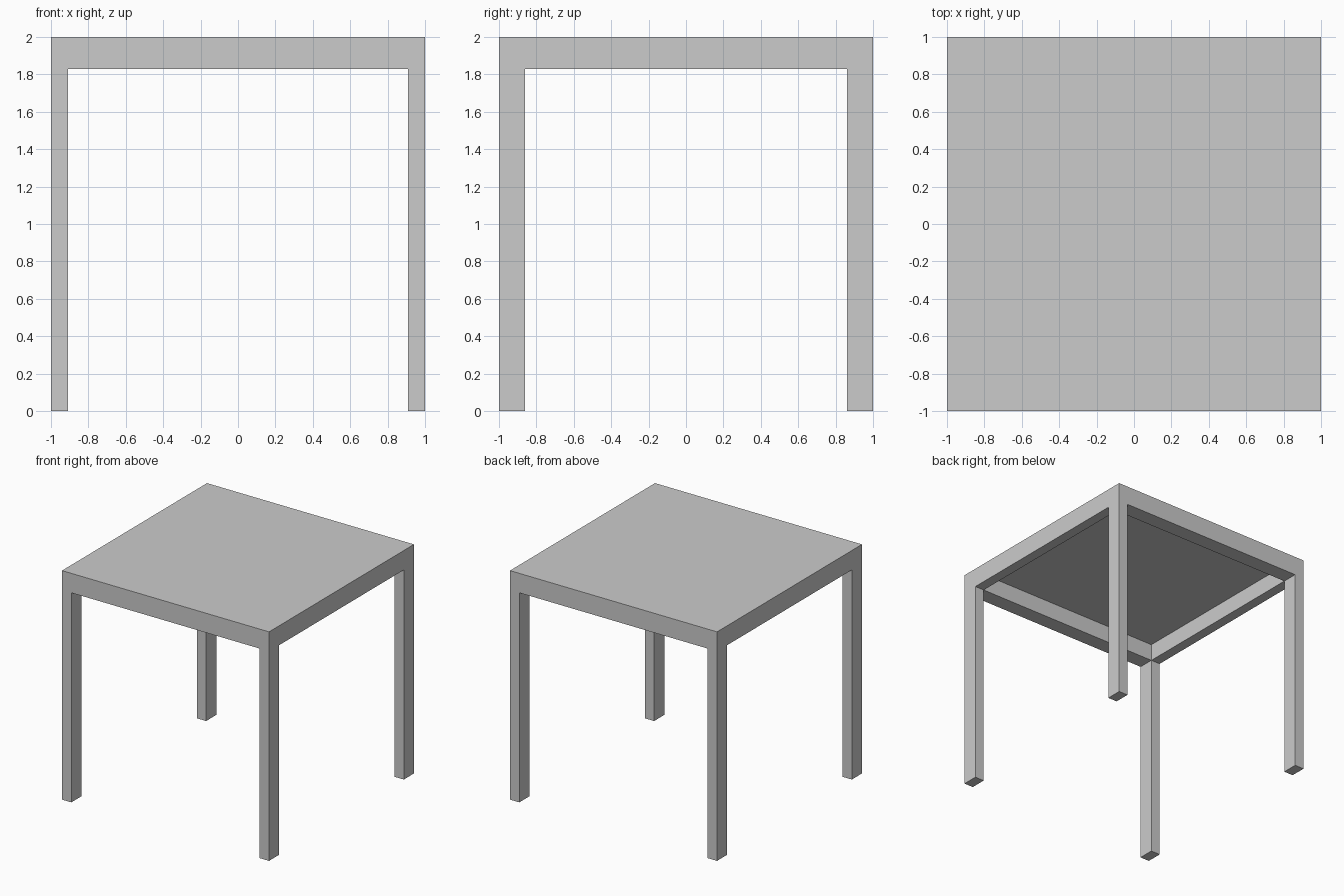
import bpy
import bmesh
from mathutils import Vector

if "Cube" in bpy.data.objects:
    bpy.data.objects.remove(bpy.data.objects["Cube"])

LEG_X, LEG_Y = 0.09, 0.14      # leg section, shared by the aprons
APRON_Z, PANEL_Z = 1.83, 1.98  # underside of aprons and of the top panel
TOP_Z = 2.0


def box(name, lo, hi):
    lo, hi = Vector(lo), Vector(hi)
    bm = bmesh.new()
    bmesh.ops.create_cube(bm, size=1)
    for v in bm.verts:
        v.co = (lo + hi) / 2 + v.co * (hi - lo)
    mesh = bpy.data.meshes.new(name)
    bm.to_mesh(mesh)
    bm.free()
    obj = bpy.data.objects.new(name, mesh)
    bpy.context.collection.objects.link(obj)
    return obj


def span(side, width):
    """Range of a strip lying flush with the -1 or +1 edge."""
    return sorted((side, side * (1 - width)))


ix, iy = 1 - LEG_X, 1 - LEG_Y

# Four corner legs
for sy, depth_name in ((-1, "front"), (1, "back")):
    for sx, side_name in ((-1, "left"), (1, "right")):
        (x0, x1), (y0, y1) = span(sx, LEG_X), span(sy, LEG_Y)
        box(f"{depth_name}_{side_name}_leg", (x0, y0, 0), (x1, y1, APRON_Z))

# Side aprons, full height up to the table surface
for sx, name in ((-1, "left_apron"), (1, "right_apron")):
    x0, x1 = span(sx, LEG_X)
    box(name, (x0, -1, APRON_Z), (x1, 1, TOP_Z))

# Front and back aprons, below the panel
for sy, name in ((-1, "front_apron"), (1, "back_apron")):
    y0, y1 = span(sy, LEG_Y)
    box(name, (-ix, y0, APRON_Z), (ix, y1, PANEL_Z))

# Thin top panel between the side aprons
box("table_top", (-ix, -1, PANEL_Z), (ix, 1, TOP_Z))
